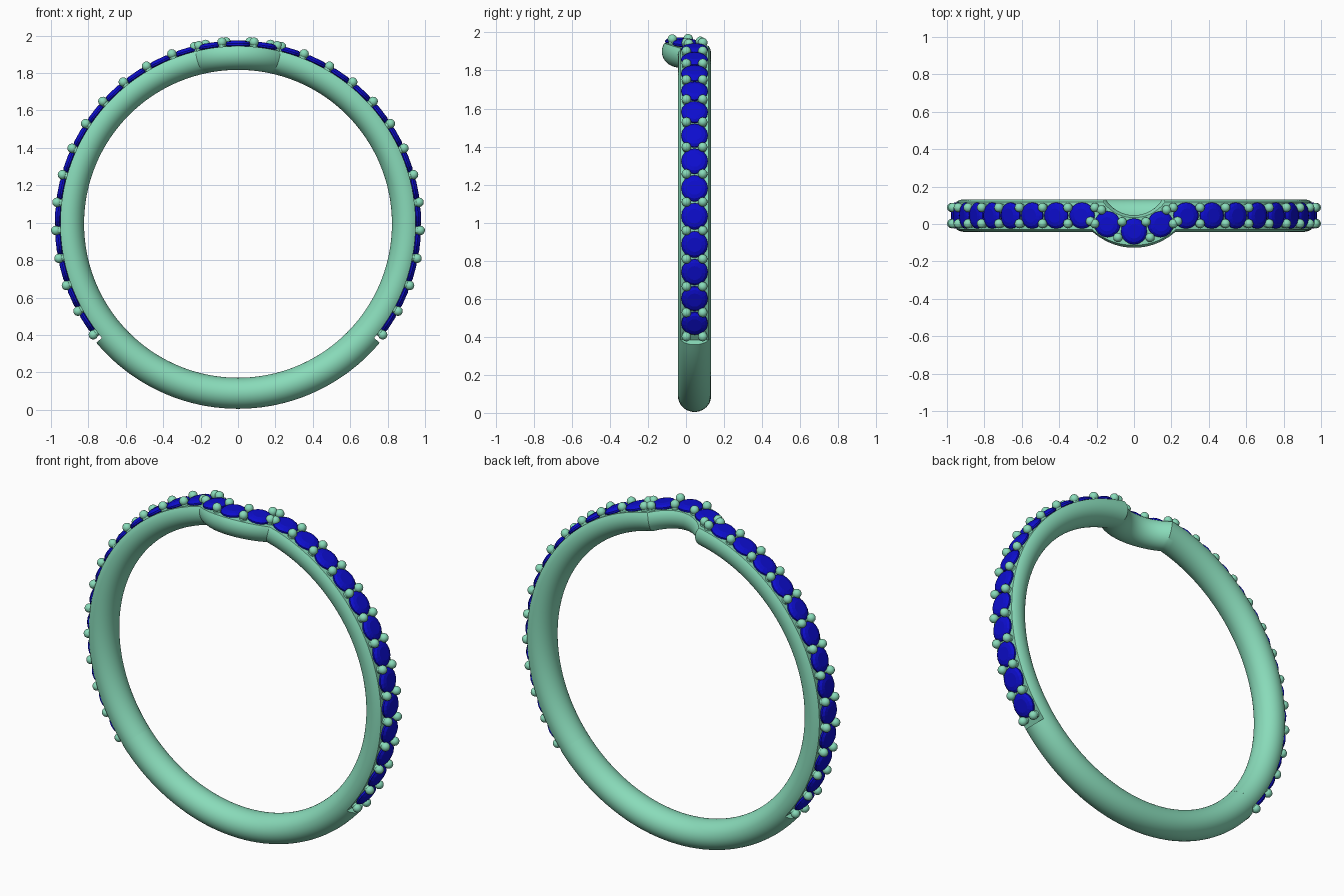
import bpy, bmesh
from math import sin, cos, acos, sqrt, radians, pi
from mathutils import Matrix

if "Cube" in bpy.data.objects:
    bpy.data.objects.remove(bpy.data.objects["Cube"])

CZ, CY = 0.994, 0.045          # ring centre
RM, HR, HW = 0.906, 0.083, 0.087   # section centre radius, half height, half width
FLOOR = 0.044                  # flat seat height above section centre
RU = 0.975                     # radius used to wrap flat lengths to angles
ARC_R, ARC_Y = 0.29, 0.25      # forward bow at the top (plan view)
END = radians(130)             # where the stone-set part ends


def material(name, col):
    m = bpy.data.materials.new(name)
    m.diffuse_color = (*col, 1)
    m.use_nodes = True
    m.node_tree.nodes["Principled BSDF"].inputs["Base Color"].default_value = m.diffuse_color
    return m


METAL = material("green_metal", (0.25, 0.71, 0.49))
GEM = material("blue_gem", (0.004, 0.004, 0.62))


def finish(bm, name, mat, smooth):
    bmesh.ops.recalc_face_normals(bm, faces=bm.faces)
    me = bpy.data.meshes.new(name)
    bm.to_mesh(me)
    bm.free()
    ob = bpy.data.objects.new(name, me)
    bpy.context.collection.objects.link(ob)
    me.materials.append(mat)
    if smooth:
        bpy.ops.object.select_all(action='DESELECT')
        ob.select_set(True)
        bpy.context.view_layer.objects.active = ob
        bpy.ops.object.shade_smooth_by_angle(angle=radians(30))
    return ob


def wrap(a, y, r):
    return (r * sin(a), y, CZ + r * cos(a))


def sweep(name, rows):
    """Skin a list of equal-length section loops and cap both ends."""
    bm = bmesh.new()
    loops = [[bm.verts.new(p) for p in row] for row in rows]
    n = len(loops[0])
    for A, B in zip(loops, loops[1:]):
        for i in range(n):
            j = (i + 1) % n
            bm.faces.new((A[i], A[j], B[j], B[i]))
    bm.faces.new(loops[0])
    bm.faces.new(loops[-1])
    return finish(bm, name, METAL, True)


# sections: s runs across the band (towards the front), h outwards
full = [(HW * cos(2 * pi * i / 40), HR * sin(2 * pi * i / 40)) for i in range(40)]
t0 = pi - acos(sqrt(1 - (FLOOR / HR) ** 2))
seat = []
for i in range(33):
    t = t0 + (3 * pi - 2 * t0) * i / 32
    seat.append((HW * cos(t), HR * sin(t)))

# plain lower shank
sweep("plain_shank", [[wrap(END + (2 * pi - 2 * END) * k / 40, CY - s, RM + h)
                       for s, h in full] for k in range(41)])


# stone-set band with the bowed middle, mitred where the bow meets the ring
def bow_end(s):
    return acos((ARC_Y - CY + s) / (ARC_R + s))


def bow_point(s, h, phi):
    R = ARC_R + s
    return wrap(R * sin(phi) / RU, ARC_Y - R * cos(phi), RM + h)


def side_row(sign, f):
    row = []
    for s, h in seat:
        a0 = (ARC_R + s) * sin(bow_end(s)) / RU
        row.append(wrap(sign * (a0 + (END - a0) * f), CY - s, RM + h))
    return row


N = 56
rows = [side_row(-1, 1 - k / N) for k in range(N)]
rows += [[bow_point(s, h, bow_end(s) * (k / 12 - 1)) for s, h in seat] for k in range(25)]
rows += [side_row(1, k / N) for k in range(1, N + 1)]
sweep("stone_set_band", rows)

# seat positions (angle from top, y) of stones and prongs
stones, prongs = [], []
STEP, OFF = 8.85, 0.043
for sign in (-1, 1):
    for k in range(-4, 9):
        stones.append((sign * radians(87.65 - STEP * k), CY))
    for k in range(-4, 10):
        a = sign * radians(87.65 - STEP * (k - 0.5))
        prongs += [(a, CY - OFF), (a, CY + OFF)]
for d in (-30, 0, 30):
    p = radians(d)
    stones.append((ARC_R * sin(p) / RU, ARC_Y - ARC_R * cos(p)))
for d in (-45, -15, 15, 45):
    p = radians(d)
    for R in (ARC_R - OFF, ARC_R + OFF):
        prongs.append((R * sin(p) / RU, ARC_Y - R * cos(p)))


def placed(a, y, r):
    return Matrix.Translation((0, y, CZ)) @ Matrix.Rotation(a, 4, 'Y') @ Matrix.Translation((0, 0, r))


# faceted stones: pavilion, girdle, crown and table
bm = bmesh.new()
PROFILE = [(0.925, 0.02), (0.954, 0.07), (0.963, 0.07), (0.974, 0.057), (0.979, 0.038)]
for a, y in stones:
    M = placed(a, y, 0)
    rings = []
    for k, (r, rad) in enumerate(PROFILE):
        ring = []
        for i in range(16):
            t = 2 * pi * i / 16
            v = bm.verts.new((rad * cos(t), rad * sin(t), r))
            v.co = M @ v.co
            ring.append(v)
        rings.append(ring)
    for A, B in zip(rings, rings[1:]):
        for i in range(16):
            j = (i + 1) % 16
            bm.faces.new((A[i], A[j], B[j], B[i]))
    bm.faces.new(rings[0])
    bm.faces.new(rings[-1])
finish(bm, "stones", GEM, False)

# ball-tipped prongs
bm = bmesh.new()
for a, y in prongs:
    bmesh.ops.create_uvsphere(bm, u_segments=16, v_segments=10, radius=0.025,
                              matrix=placed(a, y, 0.975))
    bmesh.ops.create_cone(bm, segments=12, radius1=0.02, radius2=0.02, depth=0.05,
                          cap_ends=True, matrix=placed(a, y, 0.95))
finish(bm, "prongs", METAL, True)
